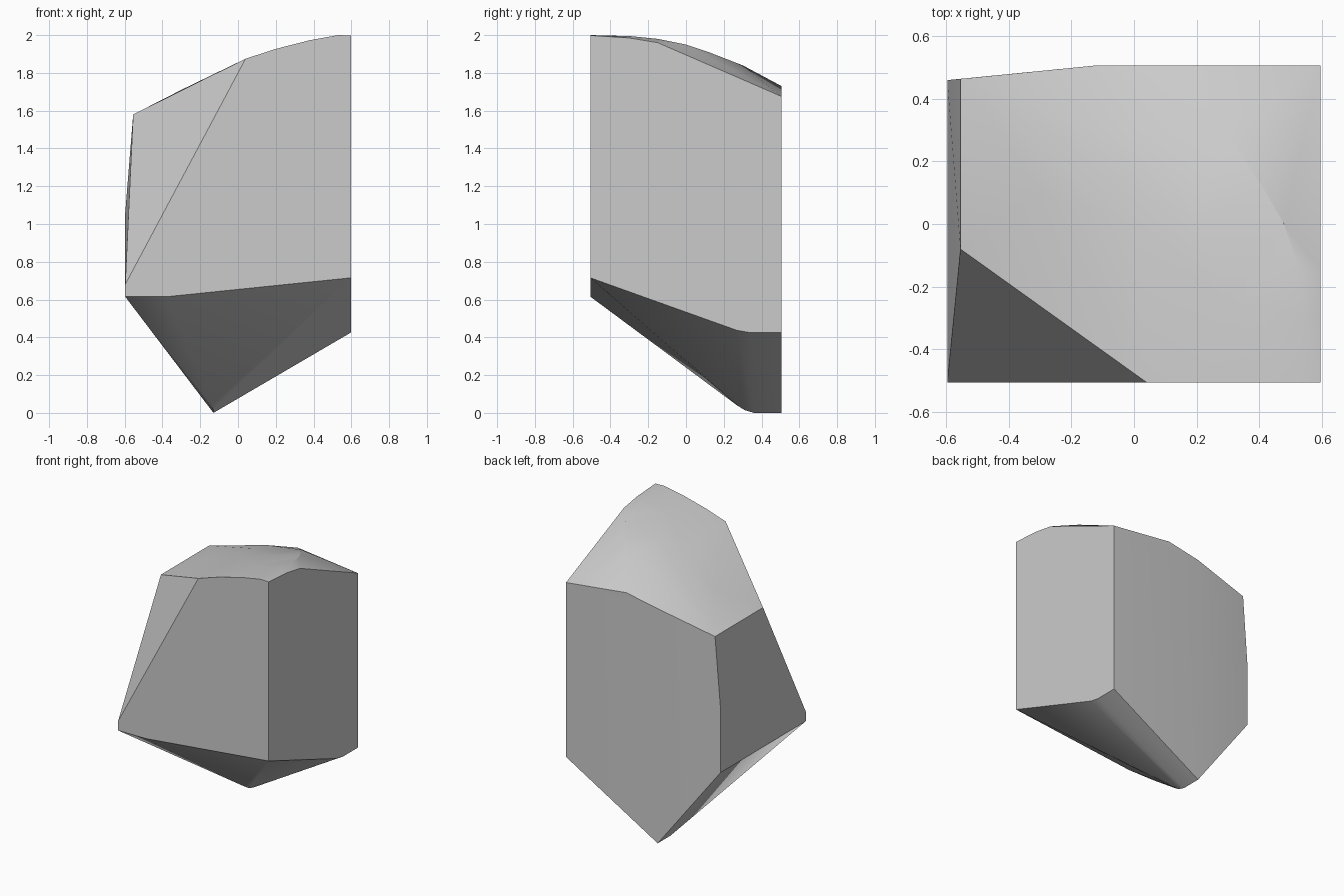
import bpy, bmesh, math

if "Cube" in bpy.data.objects:
    bpy.data.objects.remove(bpy.data.objects["Cube"])

L, R, F, B = -0.597, 0.597, -0.506, 0.506   # bounding sides

# bottom keel: short ridge at the back, rounded towards the front slope
keel = [(-0.13, B, 0), (-0.13, 0.36, 0), (-0.13, 0.31, 0.015), (-0.14, 0.27, 0.04)]
# lower rim of the upright walls
rim = [(L, F, 0.615), (-0.38, F, 0.615), (R, F, 0.715),
       (R, 0.27, 0.437), (R, 0.34, 0.425), (R, B, 0.425), (L, 0.46, 0.615)]
# left side: upright lower part, leaning upper part and chipped front corner
left = [(L, F, 0.68), (L, 0.46, 1.06), (-0.555, 0.464, 1.58),
        (-0.555, -0.08, 1.58), (0.04, F, 1.875)]
# curved top: front arc, crest line, right-hand edge, soft bulge
front_arc = [(0.2, F, 1.927), (0.38, F, 1.973), (0.53, F, 2.0)]
crest = [(0.12, B, 1.73), (0.29, 0.3, 1.84), (0.41, 0.12, 1.91),
         (0.48, 0, 1.95), (0.53, -0.15, 1.98), (0.54, -0.3, 1.995)]
right_edge = [(R, F, 1.998), (R, -0.3, 1.985), (R, -0.15, 1.96), (R, B, 1.675)]
bulge = [(0, 0, 1.83), (0.2, 0, 1.89), (0.3, -0.25, 1.945), (-0.13, B, 1.682),
         (-0.3, 0.1, 1.71), (-0.1, 0.3, 1.745), (0.03, -0.3, 1.86)]

bm = bmesh.new()
for p in keel + rim + left + front_arc + crest + right_edge + bulge:
    bm.verts.new(p)
hull = bmesh.ops.convex_hull(bm, input=bm.verts)
unused = {g for g in hull["geom_interior"] + hull["geom_unused"]
          if isinstance(g, bmesh.types.BMVert)}
bmesh.ops.delete(bm, geom=list(unused), context='VERTS')
# merge coplanar triangles into clean facets
bmesh.ops.dissolve_limit(bm, angle_limit=math.radians(1),
                         verts=bm.verts, edges=bm.edges)
bmesh.ops.recalc_face_normals(bm, faces=bm.faces)

mesh = bpy.data.meshes.new("rock")
bm.to_mesh(mesh)
bm.free()
rock = bpy.data.objects.new("rock", mesh)
bpy.context.collection.objects.link(rock)
bpy.context.view_layer.objects.active = rock
rock.select_set(True)
bpy.ops.object.shade_smooth_by_angle(angle=math.radians(24))
